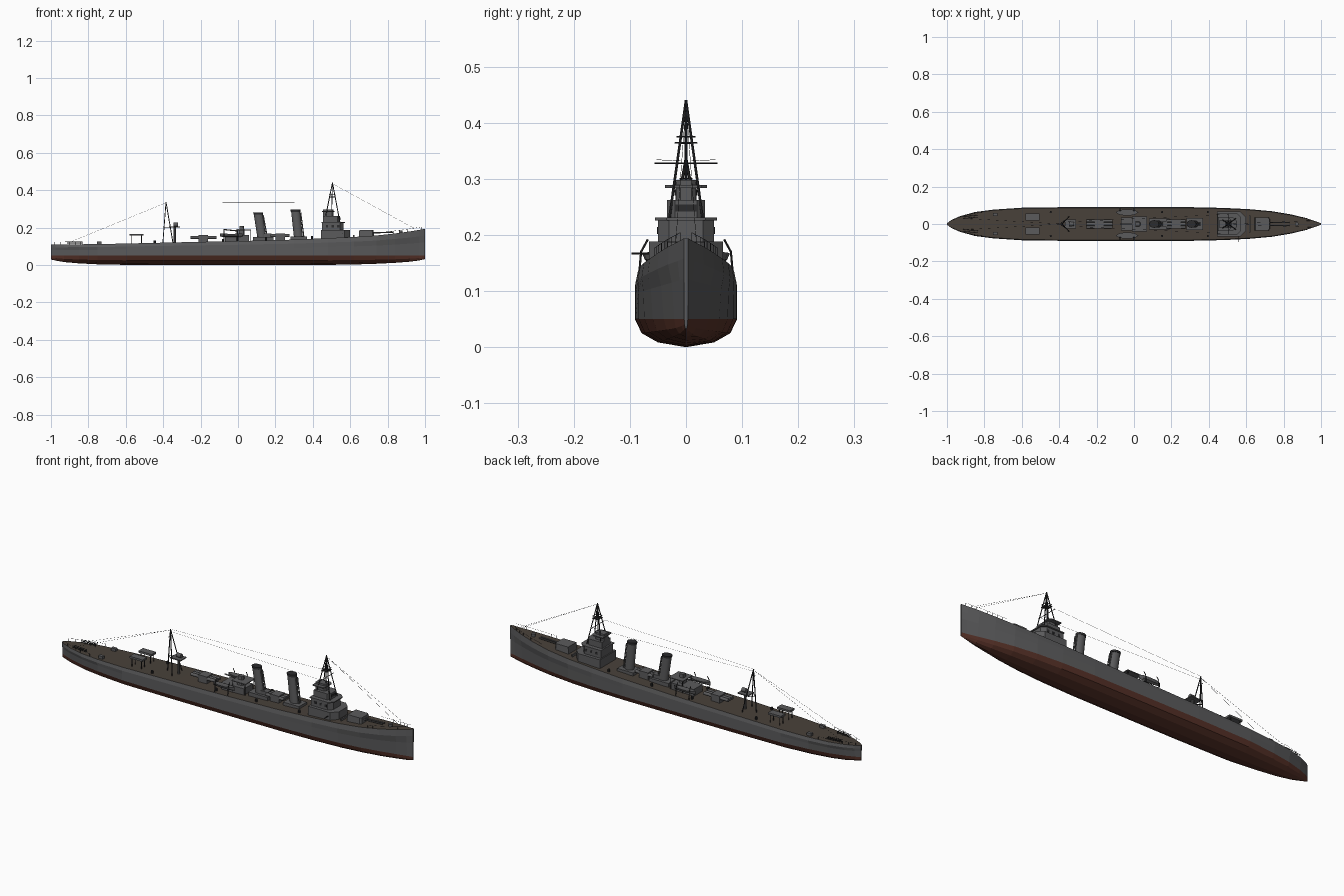
import bpy, bmesh, math
from mathutils import Vector

cube = bpy.data.objects.get("Cube")
if cube:
    bpy.data.objects.remove(cube)


def material(name, r, g, b):
    m = bpy.data.materials.new(name)
    m.use_nodes = True
    m.diffuse_color = (r, g, b, 1)
    m.node_tree.nodes["Principled BSDF"].inputs["Base Color"].default_value = (r, g, b, 1)
    return m


GREY = material("warship grey", .105, .105, .108)
RED = material("antifouling red", .1, .033, .022)
DECK = material("deck brown", .066, .053, .042)
DARK = material("dark metal", .025, .025, .027)


def finish(name, bm, mats, smooth=False):
    bmesh.ops.recalc_face_normals(bm, faces=bm.faces)
    me = bpy.data.meshes.new(name)
    bm.to_mesh(me)
    bm.free()
    ob = bpy.data.objects.new(name, me)
    bpy.context.collection.objects.link(ob)
    for m in mats:
        me.materials.append(m)
    if smooth:
        bpy.ops.object.select_all(action='DESELECT')
        ob.select_set(True)
        bpy.context.view_layer.objects.active = ob
        bpy.ops.object.shade_smooth_by_angle(angle=math.radians(40))
    return ob


def bridge_rings(bm, rings, closed=True):
    n = len(rings[0])
    for a, b in zip(rings, rings[1:]):
        for i in range(n if closed else n - 1):
            j = (i + 1) % n
            bm.faces.new((a[i], a[j], b[j], b[i]))


def prism(name, outline, z0, z1, mat=GREY, taper=1.0):
    """Extrude a plan outline; taper narrows the top about its centre."""
    bm = bmesh.new()
    cx = sum(p[0] for p in outline) / len(outline)
    low = [bm.verts.new((x, y, z0)) for x, y in outline]
    top = [bm.verts.new((cx + (x - cx) * taper, y * taper, z1)) for x, y in outline]
    bridge_rings(bm, [low, top])
    bm.faces.new(low)
    bm.faces.new(top)
    return finish(name, bm, [mat])


def box(name, x0, x1, y0, y1, z0, z1, mat=GREY):
    return prism(name, [(x0, y0), (x1, y0), (x1, y1), (x0, y1)], z0, z1, mat)


def faceted(x0, x1, w, cut):
    """Plan outline with chamfered forward corners."""
    return [(x0, -w), (x1 - cut, -w), (x1, -w + cut), (x1, w - cut), (x1 - cut, w), (x0, w)]


def rods(name, segments, r, mat=DARK, sides=5):
    """Join straight round bars, each given by its two end points."""
    bm = bmesh.new()
    for p, q in segments:
        p, q = Vector(p), Vector(q)
        rot = (q - p).to_track_quat('Z', 'Y')
        rings = []
        for c in (p, q):
            rings.append([bm.verts.new(c + rot @ Vector((r * math.cos(a), r * math.sin(a), 0)))
                          for a in (math.tau * i / sides for i in range(sides))])
        bridge_rings(bm, rings)
        for ring in rings:
            bm.faces.new(ring)
    return finish(name, bm, [mat], sides > 6)


# Hull: x, half beam, waterline share of the beam, deck height, keel height
stations = [(-1, .004, .8, .11, .03), (-.975, .022, .75, .11, .024), (-.93, .042, .8, .11, .016),
            (-.85, .064, .87, .111, .009), (-.75, .077, .93, .112, .004), (-.6, .087, 1, .115, .001),
            (-.3, .091, 1, .122, 0), (0, .091, 1, .128, 0), (.3, .09, 1, .136, 0),
            (.48, .086, .98, .144, .001), (.62, .079, .94, .15, .003), (.74, .068, .87, .158, .007),
            (.84, .051, .78, .169, .012), (.92, .032, .66, .18, .018), (.97, .015, .6, .188, .025),
            (1, .004, .8, .194, .032)]
WATER = .05


def at(x, k):
    for a, b in zip(stations, stations[1:]):
        if x <= b[0]:
            return a[k] + (b[k] - a[k]) * (x - a[0]) / (b[0] - a[0])
    return stations[-1][k]


bm = bmesh.new()
rings = []
for x, w, s, d, k in stations:
    h = WATER - k
    half = [(w * .95, d), (w, d - .25 * (d - WATER)), (w * (.4 + .6 * s), .5 * (d + WATER)), (w * s, WATER),
            (w * s * .87, k + h * .5), (w * s * .55, k + h * .17)]
    pts = half + [(0, k)] + [(-y, z) for y, z in reversed(half)]
    rings.append([bm.verts.new((x, y, z)) for y, z in pts])
bridge_rings(bm, rings)
bm.faces.new(rings[0])
bm.faces.new(rings[-1])
hull = finish("hull", bm, [GREY, RED, DECK])
for f in hull.data.polygons:
    if f.normal.z > .9:
        f.material_index = 2
    elif f.center.z < WATER and abs(f.normal.x) < .98:
        f.material_index = 1

# Bridge tiers
prism("bridge_base", faceted(.445, .6, .066, .03), .14, .188)
prism("bridge_middle", faceted(.45, .565, .05, .02), .188, .228)
prism("bridge_upper", faceted(.455, .545, .034, .014), .228, .262)
prism("bridge_top", faceted(.455, .51, .018, .008), .262, .298)
prism("bridge_lookout_floor", faceted(.45, .515, .037, .01), .284, .289)
prism("bridge_wing_floor", faceted(.447, .572, .055, .02), .226, .231)
box("bridge_windows", .5451, .547, -.019, .019, .242, .254, DARK)
for s, side in ((1, "left"), (-1, "right")):
    for i in range(3):
        x = .47 + .03 * i
        box("bridge_port_" + side, x, x + .012, s * .0495, s * .0515, .202, .214, DARK)

# Main gun mounts with barrels
prism("forward_gun_house", faceted(.645, .727, .036, .008), .145, .187, GREY, .93)
rods("forward_gun_barrels", [((.72, y, .172), (.83, y, .176)) for y in (-.008, .008)], .0035, GREY, 8)

# Raked funnels with dark caps
def funnel(name, x_base, x_top, z0, z1):
    for part, lo, hi, grow, mat in (("", 0, .94, 1, GREY), ("_cap", .93, 1, 1.08, DARK)):
        bm = bmesh.new()
        rings = []
        for t in (lo, hi):
            x, z = x_base + (x_top - x_base) * t, z0 + (z1 - z0) * t
            rings.append([bm.verts.new((x + .024 * grow * math.cos(a), .019 * grow * math.sin(a), z))
                          for a in (math.tau * i / 16 for i in range(16))])
        bridge_rings(bm, rings)
        for ring in rings:
            bm.faces.new(ring)
        finish(name + part, bm, [mat], True)
    pipe = [((x_base + .03, y, z0), (x_top + .028, y, z1 - .015)) for y in (-.006, .006)]
    rods(name + "_steam_pipes", pipe, .003, GREY, 8)


funnel("forward_funnel", .325, .307, .13, .296)
funnel("aft_funnel", .13, .107, .13, .281)
box("forward_funnel_house", .28, .37, -.032, .032, .13, .152)
box("aft_funnel_house", .08, .19, -.03, .03, .125, .15)
box("boiler_vent", .14, .18, -.016, .016, .15, .168)

# Midships house, gun platform and small gun
box("midships_house", -.07, .06, -.036, .036, .12, .162)
box("midships_platform", -.01, .07, -.04, .04, .186, .19)
rods("platform_posts", [((x, y, .125), (x, y, .188)) for x in (-.005, .065) for y in (-.036, .036)], .002)
prism("midships_gun_shield", faceted(.005, .035, .014, .006), .162, .208, GREY, .8)
rods("midships_gun_barrel", [((.0, 0, .182), (-.075, 0, .19))], .003, GREY, 8)

# Torpedo tube mounts
for label, cx, z in (("aft", -.185, .148), ("forward", .225, .158)):
    length = .07 if label == "aft" else .05
    rods(label + "_torpedo_tubes", [((cx - length, y, z), (cx + length, y, z)) for y in (-.017, 0, .017)],
         .008, GREY, 10)
    box(label + "_tube_mount", cx - .025, cx + .025, -.025, .025, z - .03, z + .012)

# Ship's boats and davits
def boat(name, cx, cy, z):
    bm = bmesh.new()
    rings = []
    for t in (-1, -.7, -.3, .3, .7, 1):
        w = .016 * (1 - t * t) ** .6 + .001
        rings.append([bm.verts.new((cx + t * .06, cy + w * y, z + h + .003 * t * t))
                      for y, h in ((-1, .012), (-.7, 0), (0, -.006), (.7, 0), (1, .012))])
    bridge_rings(bm, rings)
    bm.faces.new(rings[0])
    bm.faces.new(rings[-1])
    finish(name, bm, [GREY])


for s, side in ((1, "left"), (-1, "right")):
    boat(side + "_boat", -.037, s * .062, .155)
    davits = []
    for x in (-.075, 0):
        davits += [((x, s * .084, .125), (x, s * .08, .17)), ((x, s * .08, .17), (x, s * .068, .192))]
    rods(side + "_davits", davits, .002)
    # Aft deck gun platforms on short legs
    y = s * .037
    box(side + "_aft_platform", -.58, -.506, y - .018, y + .018, .157, .167)
    rods(side + "_aft_platform_legs", [((x, y + d, .11), (x, y + d, .16))
                                       for x in (-.57, -.516) for d in (-.013, .013)], .002)
    # Depth charge rails and racks at the stern
    rods(side + "_stern_rails", [((-.915, s * .034 + d, z), (-.835, s * .042 + d, z))
                                 for d in (-.005, .005) for z in (.118, .125)]
         + [((x, s * .037, .108), (x, s * .037, .125)) for x in (-.9, -.87, -.84)], .0015)
    box(side + "_stern_locker", -.755, -.73, s * .052 - .008, s * .052 + .008, .11, .126)
    # Deck ventilators
    rods(side + "_ventilators", [((x, s * .064, at(x, 3) - .003), (x, s * .064, at(x, 3) + .014))
                                 for x in (-.445, -.08, .15, .395)], .006, DARK, 8)
    # Bow and stern railings
    for label, xs in (("bow", [.78 + .025 * i for i in range(9)]), ("stern", [-.98 + .03 * i for i in range(7)])):
        feet = [Vector((x, s * at(x, 1) * .92, at(x, 3))) for x in xs]
        up = Vector((0, 0, .014))
        rods(side + "_" + label + "_railing", [(p, p + up) for p in feet]
             + [(p + up, q + up) for p, q in zip(feet, feet[1:])], .0005, DARK, 4)

# Forecastle fittings and side boom
rods("anchor_capstan", [((.87, 0, .17), (.87, 0, .186))], .01, GREY, 10)
rods("side_boom", [((.56, -.05, .167), (.56, -.097, .167))], .002)
box("breakwater", .615, .622, -.045, .045, .145, .16)

# Tripod foremast with crow's nest and yard
top = (.505, 0, .44)
rods("foremast", [((.5, 0, .26), top)] + [((.545, y, .228), top) for y in (-.03, .03)]
     + [((.462, y, .228), top) for y in (-.03, .03)], .0025, DARK, 6)
for z, w in ((.364, .019), (.375, .016)):
    rods("crows_nest_rail", [((.505 + a * .016, b * w, z), (.505 + c * .016, d * w, z)) for a, b, c, d in
                             ((-1, -1, 1, -1), (1, -1, 1, 1), (1, 1, -1, 1), (-1, 1, -1, -1))], .0015)
box("crows_nest_floor", .492, .518, -.012, .012, .362, .365, DARK)
rods("foremast_yard", [((.505, -.056, .328), (.505, .056, .328))], .0015)

# Tripod mainmast and searchlight platform
top = (-.385, 0, .337)
rods("mainmast", [((-.402, 0, .115), top)] + [((-.347, y, .115), top) for y in (-.04, .04)], .0025, DARK, 6)
rods("mainmast_braces", [((-.394, 0, .2), (-.368, y, .2)) for y in (-.022, .022)]
     + [((-.388, -.012, .3), (-.388, .012, .3))], .0015)
rods("searchlight_column", [((-.338, 0, .115), (-.338, 0, .205))], .006, GREY, 8)
box("searchlight_platform", -.37, -.31, -.024, .024, .2, .205)
rods("searchlight", [((-.345, 0, .216), (-.322, 0, .216))], .011, GREY, 10)

# Rigging wires
rods("rigging", [((-.385, 0, .333), (-.9, s * .03, .122)) for s in (-1, 1)]
     + [((.505, 0, .435), (.95, s * .018, .192)) for s in (-1, 1)]
     + [((-.385, s * .01, .332), (.505, s * .052, .334)) for s in (-1, 1)], .0005, DARK, 3)
